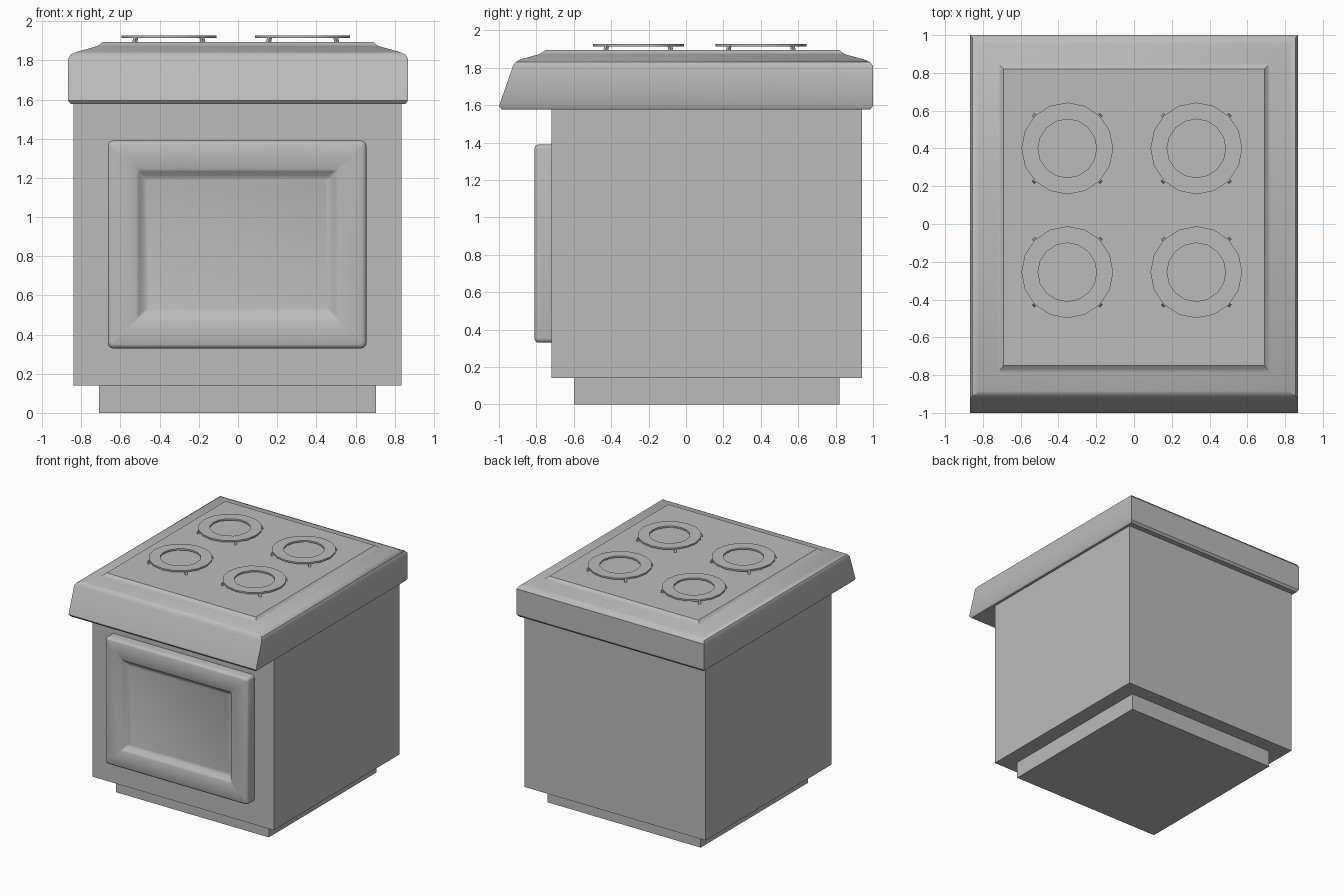
import bpy, bmesh, math
from mathutils import Vector

cube = bpy.data.objects.get("Cube")
if cube:
    bpy.data.objects.remove(cube, do_unlink=True)

grey = bpy.data.materials.new("stove_grey")
grey.use_nodes = True
GREY = (0.5, 0.5, 0.5, 1)
grey.diffuse_color = GREY
grey.node_tree.nodes["Principled BSDF"].inputs["Base Color"].default_value = GREY


def finish(name, bm, smooth_angle=None):
    bmesh.ops.recalc_face_normals(bm, faces=bm.faces)
    mesh = bpy.data.meshes.new(name)
    bm.to_mesh(mesh)
    bm.free()
    mesh.materials.append(grey)
    obj = bpy.data.objects.new(name, mesh)
    bpy.context.collection.objects.link(obj)
    if smooth_angle:
        bpy.ops.object.select_all(action="DESELECT")
        obj.select_set(True)
        bpy.context.view_layer.objects.active = obj
        bpy.ops.object.shade_smooth_by_angle(angle=math.radians(smooth_angle))
    return obj


def loft(bm, loops):
    """Skin a stack of equal-length loops and cap both ends."""
    rings = [[bm.verts.new(p) for p in loop] for loop in loops]
    n = len(rings[0])
    for a, b in zip(rings, rings[1:]):
        for i in range(n):
            j = (i + 1) % n
            bm.faces.new((a[i], a[j], b[j], b[i]))
    bm.faces.new(rings[0][::-1])
    bm.faces.new(rings[-1])


def rect(x0, x1, y0, y1, z):
    return [(x0, y0, z), (x1, y0, z), (x1, y1, z), (x0, y1, z)]


def box(name, x0, x1, y0, y1, z0, z1):
    bm = bmesh.new()
    loft(bm, [rect(x0, x1, y0, y1, z0), rect(x0, x1, y0, y1, z1)])
    return finish(name, bm)


# Plinth and oven body
box("plinth", -0.71, 0.705, -0.6, 0.82, 0, 0.14)
box("oven_body", -0.84, 0.835, -0.72, 0.94, 0.14, 1.59)

# Cooktop: rows of half width, front, back, height
bm = bmesh.new()
cooktop_rows = [
    (0.855, -0.985, 0.985, 1.577), (0.867, -1.0, 1.0, 1.595),
    (0.867, -0.925, 1.0, 1.81), (0.855, -0.912, 0.985, 1.83),
    (0.82, -0.885, 0.95, 1.845), (0.72, -0.785, 0.85, 1.872),
    (0.705, -0.768, 0.835, 1.882), (0.69, -0.75, 0.82, 1.895),
]
loft(bm, [rect(-w, w, f, b, z) for w, f, b, z in cooktop_rows])
finish("cooktop", bm, 35)

# Oven door with rounded rim and a sunken panel
def door_loop(inset, y, radius):
    hw, hh, cz = 0.66 - inset, 0.53 - inset, 0.86
    pts = []
    for k, (sx, sz) in enumerate([(1, 1), (-1, 1), (-1, -1), (1, -1)]):
        for s in range(4):
            a = math.radians(90 * k + 30 * s)
            pts.append((-0.005 + sx * (hw - radius) + radius * math.cos(a), y,
                        cz + sz * (hh - radius) + radius * math.sin(a)))
    return pts


bm = bmesh.new()
loft(bm, [door_loop(*row) for row in [
    (0, -0.715, 0.025), (0, -0.79, 0.025), (0.006, -0.804, 0.022),
    (0.02, -0.81, 0.015), (0.145, -0.808, 0.01), (0.158, -0.8, 0.01),
    (0.178, -0.775, 0.01), (0.2, -0.768, 0.01)]])
finish("oven_door", bm, 60)

# Burner rings, each held by four small feet
SIDES = 16


def circle(r, z):
    return [(r * math.cos(math.tau * i / SIDES), r * math.sin(math.tau * i / SIDES), z)
            for i in range(SIDES)]


def burner(name, cx, cy):
    bm = bmesh.new()
    section = [(0.243, 1.914), (0.243, 1.927), (0.155, 1.927), (0.155, 1.914)]
    rings = [[bm.verts.new(p) for p in circle(r, z)] for r, z in section]
    for k in range(4):
        a, b = rings[k], rings[(k + 1) % 4]
        for i in range(SIDES):
            j = (i + 1) % SIDES
            bm.faces.new((a[i], a[j], b[j], b[i]))
    for k in range(4):
        a = math.radians(45 + 90 * k)
        d, t = Vector((math.cos(a), math.sin(a), 0)), Vector((-math.sin(a), math.cos(a), 0))
        loops = []
        for r, z in [(0.247, 1.89), (0.238, 1.918)]:
            loops.append([d * (r + u) + t * v + Vector((0, 0, z))
                          for u, v in [(-0.009, -0.009), (0.009, -0.009),
                                       (0.009, 0.009), (-0.009, 0.009)]])
        loft(bm, loops)
    bmesh.ops.translate(bm, vec=(cx, cy, 0), verts=bm.verts)
    finish(name, bm, 30)


for side, x in (("right", -0.353), ("left", 0.33)):
    for end, y in (("front", -0.255), ("back", 0.4)):
        burner(f"burner_{end}_{side}", x, y)
